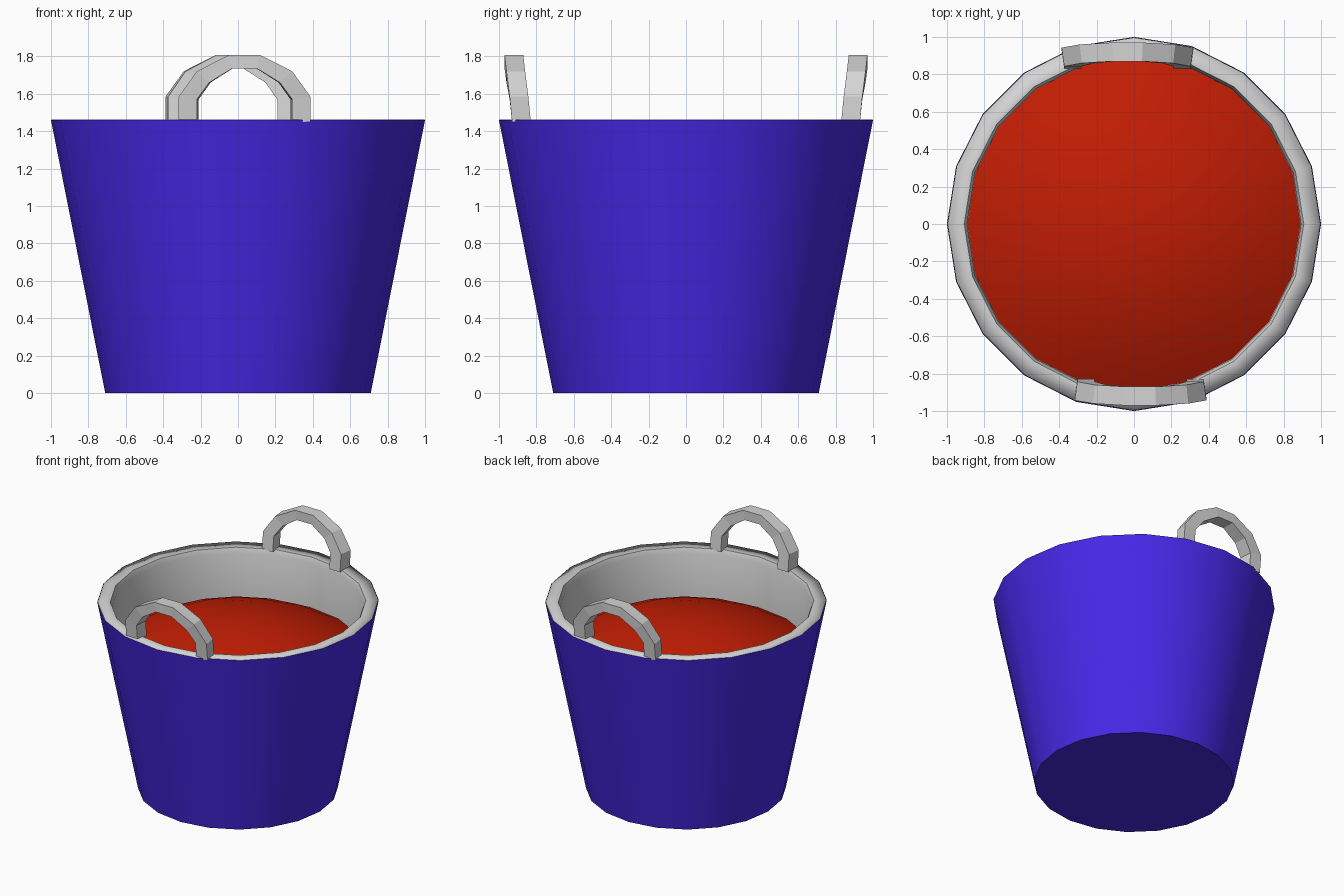
import bpy, math

if "Cube" in bpy.data.objects:
    bpy.data.objects.remove(bpy.data.objects["Cube"])

def mat(name, col):
    m = bpy.data.materials.new(name)
    m.diffuse_color = (*col, 1)
    m.use_nodes = True
    m.node_tree.nodes["Principled BSDF"].inputs["Base Color"].default_value = m.diffuse_color
    return m

blue = mat("blue", (0.065, 0.022, 0.83))
grey = mat("grey", (0.66, 0.66, 0.66))
red = mat("red", (0.53, 0.012, 0.001))
N = 20

def add(name, verts, faces, material, angle=None):
    me = bpy.data.meshes.new(name)
    me.from_pydata(verts, [], faces)
    me.materials.append(material)
    if angle:
        me.polygons.foreach_set("use_smooth", [True] * len(me.polygons))
        me.set_sharp_from_angle(angle=math.radians(angle))
    ob = bpy.data.objects.new(name, me)
    bpy.context.collection.objects.link(ob)
    return ob

def lathe(name, profile, material, angle, cap_start=False, cap_end=False):
    """Revolve (radius, z) points; profile runs upward on outside faces."""
    verts = [(r * math.cos(2 * math.pi * i / N), r * math.sin(2 * math.pi * i / N), z)
             for r, z in profile for i in range(N)]
    faces = []
    for k in range(len(profile) - 1):
        for i in range(N):
            j = (i + 1) % N
            faces.append((k * N + i, k * N + j, (k + 1) * N + j, (k + 1) * N + i))
    if cap_start:
        faces.append(tuple(reversed(range(N))))
    if cap_end:
        faces.append(tuple(range((len(profile) - 1) * N, len(profile) * N)))
    return add(name, verts, faces, material, angle)

# tapered outer wall with bottom
lathe("bucket_body", [(0.71, 0), (1.0, 1.46)], blue, 40, cap_start=True)

# softly shaded rim, whose outside hides just behind the body
lathe("rim", [(0.975, 1.36), (0.997, 1.461), (0.908, 1.458)], grey, 130)

# small bevel and inner wall
lathe("inner_wall", [(0.908, 1.458), (0.893, 1.42), (0.89, 1.0)], grey, 30)

# domed contents
R, H, Z = 0.892, 0.26, 1.07
lathe("contents", [(R * t, Z + H * (1 - t * t)) for t in (1, 0.85, 0.65, 0.45, 0.25, 0.08)],
      red, 60, cap_end=True)

# handles: square-section arch, (half-width, z) outside and inside, y of the centre line
half = [(0.345, 1.45, 0.25, 1.45, 0.88), (0.345, 1.585, 0.25, 1.57, 0.893),
        (0.25, 1.72, 0.185, 1.66, 0.91), (0.08, 1.808, 0.065, 1.735, 0.92)]
path = [(-a, b, -c, d, y) for a, b, c, d, y in half] + list(reversed(half))

def handle(name, side):
    verts, faces = [], []
    for xo, zo, xi, zi, y in path:
        for x, z, w in ((xo, zo, 0.05), (xo, zo, -0.05), (xi, zi, -0.05), (xi, zi, 0.05)):
            # side = -1 is the front; the back one is the same turned half way round
            verts.append((-side * (x * (1 + w * 0.4) + 0.035), side * (y + w), z))
    for k in range(len(path) - 1):
        for i in range(4):
            j = (i + 1) % 4
            faces.append((k * 4 + i, k * 4 + 4 + i, k * 4 + 4 + j, k * 4 + j))
    e = (len(path) - 1) * 4
    faces += [(0, 1, 2, 3), (e + 3, e + 2, e + 1, e)]
    faces = [tuple(reversed(f)) for f in faces] if NEED_FLIP else faces
    add(name, verts, faces, grey)

NEED_FLIP = True
handle("front_handle", -1)
handle("back_handle", 1)
